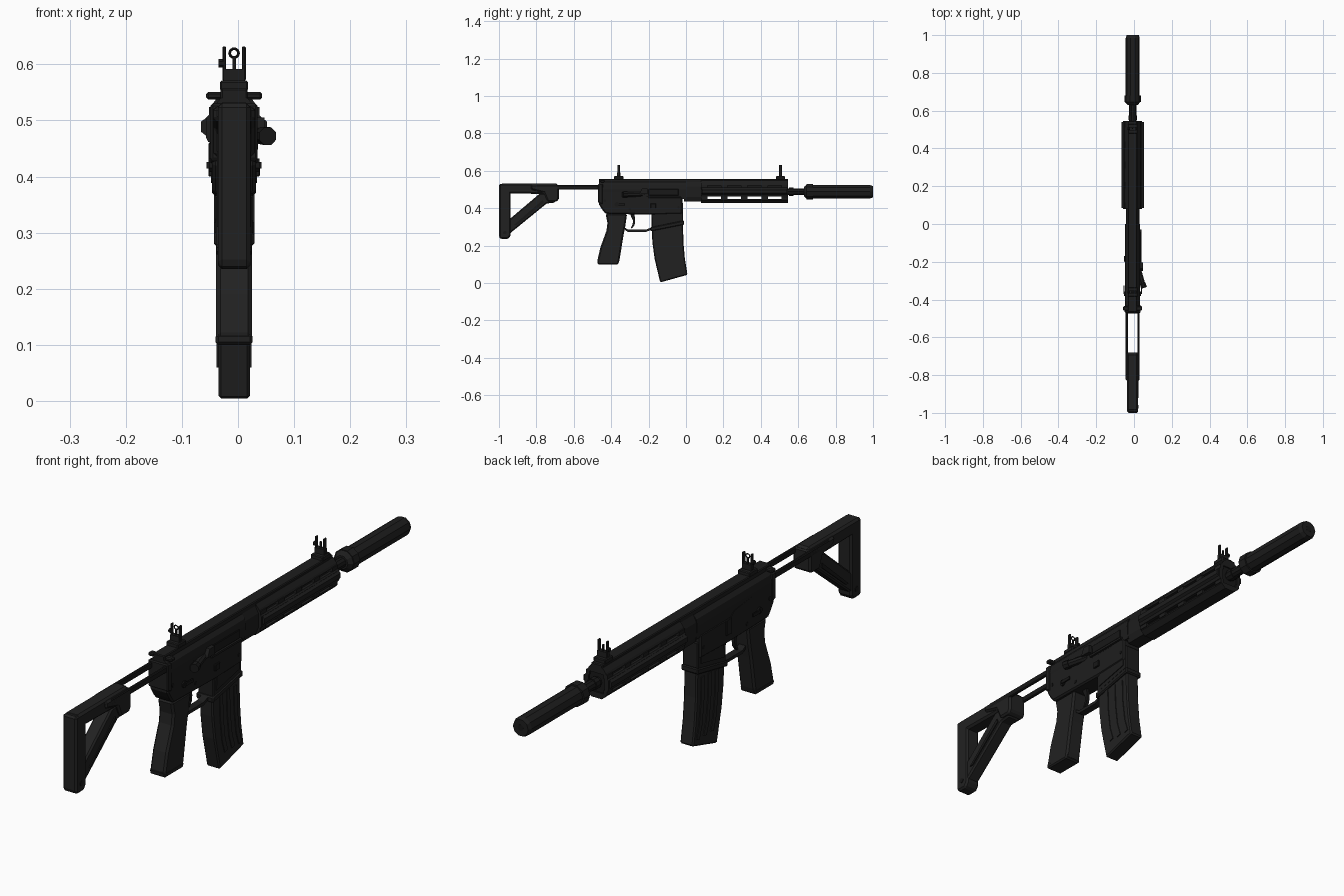
import bpy, bmesh, math
from mathutils import Vector, Matrix

if "Cube" in bpy.data.objects:
    bpy.data.objects.remove(bpy.data.objects["Cube"])

CX = -0.007  # centre plane of the body


def material(name, v):
    m = bpy.data.materials.new(name)
    m.diffuse_color = (v, v, v, 1)
    m.use_nodes = True
    m.node_tree.nodes["Principled BSDF"].inputs["Base Color"].default_value = m.diffuse_color
    return m


METAL = material("dark metal", 0.0125)
POLYMER = material("dark polymer", 0.0155)
BLACK = material("black steel", 0.009)


def finish(name, bm, mat, bevel=0):
    bmesh.ops.recalc_face_normals(bm, faces=bm.faces)
    me = bpy.data.meshes.new(name)
    bm.to_mesh(me)
    bm.free()
    me.materials.append(mat)
    ob = bpy.data.objects.new(name, me)
    bpy.context.collection.objects.link(ob)
    if bevel:
        b = ob.modifiers.new("chamfer", 'BEVEL')
        b.width, b.segments, b.limit_method = bevel, 1, 'ANGLE'
        b.angle_limit = math.radians(40)
    return ob


def prism(name, pts, a, b, mat, axis='x', bevel=0):
    """Extrude a (y,z) profile along x, or an (x,z) profile along y; x is relative to CX."""
    bm = bmesh.new()
    put = (lambda p, t: (CX + t, p[0], p[1])) if axis == 'x' else (lambda p, t: (CX + p[0], t, p[1]))
    lo = [bm.verts.new(put(p, a)) for p in pts]
    hi = [bm.verts.new(put(p, b)) for p in pts]
    bm.faces.new(lo)
    bm.faces.new(hi)
    n = len(pts)
    for i in range(n):
        j = (i + 1) % n
        bm.faces.new((lo[i], lo[j], hi[j], hi[i]))
    return finish(name, bm, mat, bevel)


def slab(name, pts, hw, mat, bevel=0):
    return prism(name, pts, -hw, hw, mat, 'x', bevel)


def box(name, x, y, z, mat, bevel=0):
    pts = [(y[0], z[0]), (y[1], z[0]), (y[1], z[1]), (y[0], z[1])]
    return prism(name, pts, x[0], x[1], mat, 'x', bevel)


def rod(name, p, q, r, mat, sides=10, r2=None):
    p, q = Vector(p) + Vector((CX, 0, 0)), Vector(q) + Vector((CX, 0, 0))
    d = q - p
    bm = bmesh.new()
    mtx = (Matrix.Translation((p + q) / 2) @ d.to_track_quat('Z', 'Y').to_matrix().to_4x4()
           @ Matrix.Rotation(math.pi / sides, 4, 'Z'))
    bmesh.ops.create_cone(bm, cap_ends=True, segments=sides, radius1=r,
                          radius2=r if r2 is None else r2, depth=d.length, matrix=mtx)
    return finish(name, bm, mat)


# barrel and muzzle tube
AX = 0.488
rod("barrel", (0, 0.0, AX), (0, 0.65, AX), 0.019, BLACK)
rod("barrel_ring", (0, 0.55, AX), (0, 0.575, AX), 0.023, BLACK)
rod("muzzle_tube", (0, 0.68, AX), (0, 0.985, AX), 0.037, METAL)
rod("muzzle_tip", (0, 0.985, AX), (0, 1.0, AX), 0.037, METAL, r2=0.032)
rod("muzzle_bore", (0, 0.999, AX), (0, 1.0005, AX), 0.012, BLACK)
rod("muzzle_collar", (0, 0.645, AX), (0, 0.68, AX), 0.043, METAL)
rod("muzzle_collar_taper", (0, 0.63, AX), (0, 0.645, AX), 0.026, METAL, r2=0.04)

# upper receiver with top rail
prism("upper_receiver", [(-.036, .45), (.036, .45), (.04, .5), (.036, .525), (.024, .54),
                         (-.024, .54), (-.036, .525), (-.04, .5)], -.465, .0, METAL, 'y')
box("top_rail", (-.024, .024), (-.465, .545), (.535, .557), METAL, .003)
prism("barrel_nut", [(-.026, .435), (.026, .435), (.036, .46), (.036, .515), (.024, .54),
                     (-.024, .54), (-.036, .515), (-.036, .46)], -.01, .085, METAL, 'y')

# lower receiver and magazine well
slab("lower_receiver", [(-.465, .51), (-.465, .42), (-.45, .395), (-.43, .37), (-.17, .365),
                        (-.02, .37), (-.02, .46), (-.2, .46), (-.22, .48)], .039, METAL, .006)
slab("magazine_well", [(-.185, .37), (-.183, .295), (-.015, .33), (-.015, .43), (-.18, .43)],
     .033, METAL, .004)
slab("well_lip", [(-.19, .298), (-.19, .276), (-.01, .312), (-.01, .334)], .036, METAL, .004)

# receiver details
box("charging_handle", (-.05, .05), (-.458, -.435), (.537, .551), METAL, .004)
box("port_cover", (.038, .043), (-.2, -.04), (.468, .502), BLACK, .002)
box("port_hinge", (.038, .046), (-.21, -.03), (.458, .466), METAL)
prism("shell_deflector", [(-.25, .475), (-.205, .475), (-.205, .505), (-.235, .505)],
      .035, .054, METAL)
rod("forward_assist", (.03, -.235, .475), (.053, -.315, .473), .014, METAL, 8)
rod("forward_assist_cap", (.053, -.315, .473), (.06, -.338, .472), .017, BLACK, 8)
box("bolt_catch", (-.046, -.038), (-.2, -.17), (.4, .46), METAL, .002)
box("magazine_button", (.038, .046), (-.19, -.16), (.4, .425), BLACK, .002)
for s in (-1, 1):
    rod("selector_hub", (s * .037, -.37, .42), (s * .045, -.37, .42), .013, BLACK, 8)
    box("selector_lever", sorted((s * .044, s * .049)), (-.37, -.325), (.414, .426), BLACK)
    for y, z in ((-.435, .44), (-.3, .395), (-.04, .405)):
        rod("pin", (s * .036, y, z), (s * .041, y, z), .007, BLACK, 8)
    prism("magazine_well_panel", [(-.165, .385), (-.17, .318), (-.03, .347), (-.03, .385)],
          *sorted((s * .032, s * .036)), METAL)

# handguard: three lengthwise bands joined by webs, leaving open slots
Y0, Y1 = .08, .545
prism("handguard_bottom", [(-.022, .428), (.022, .428), (.04, .444), (.04, .45),
                           (-.04, .45), (-.04, .444)], Y0, Y1, METAL, 'y')
prism("handguard_top", [(-.042, .522), (.042, .522), (.038, .53), (.025, .547),
                        (-.025, .547), (-.038, .53)], Y0, Y1, METAL, 'y')
for s in (-1, 1):
    prism("handguard_side", [(s * .034, .462), (s * .046, .462), (s * .05, .47), (s * .05, .505),
                             (s * .045, .51), (s * .034, .51)], Y0, Y1, METAL, 'y')
    prism("side_rail", [(s * .049, .472), (s * .059, .48), (s * .059, .498), (s * .049, .505)],
          Y0 + .005, Y1 - .005, METAL, 'y')
    for k in range(5):
        y = Y0 + k * (Y1 - Y0 - .035) / 4
        box("lower_web", sorted((s * .03, s * .043)), (y, y + .035), (.448, .464), METAL)
        box("upper_web", sorted((s * .03, s * .045)), (y, y + .035), (.508, .524), METAL)
prism("handguard_end_ring", [(-.03, .435), (.03, .435), (.044, .46), (.044, .515), (.028, .54),
                             (-.028, .54), (-.044, .515), (-.044, .46)], .52, .54, BLACK, 'y')
box("gas_tube", (-.01, .01), (.08, .53), (.51, .53), BLACK)

# folding sights, front and rear
for y, label in ((.505, "front_sight"), (-.36, "rear_sight")):
    box(label + "_base", (-.025, .025), (y - .025, y + .025), (.553, .571), METAL, .003)
    box(label + "_block", (-.019, .019), (y - .009, y + .009), (.571, .592), METAL)
    for s in (-1, 1):
        box(label + "_ear", sorted((s * .014, s * .021)), (y - .007, y + .007), (.571, .632), METAL, .002)
    box(label + "_post", (-.003, .003), (y - .003, y + .003), (.59, .615), BLACK)
    rod(label + "_knob", (-.028, y, .602), (-.018, y, .602), .008, BLACK, 8)
bpy.ops.mesh.primitive_torus_add(major_segments=10, minor_segments=4, major_radius=.008,
                                 minor_radius=.0025, location=(CX, -.36, .62),
                                 rotation=(math.pi / 2, 0, 0))
ring = bpy.context.object
ring.name = "rear_sight_ring"
ring.data.materials.append(BLACK)

# magazine: curved body, ribs and floor edge
slab("magazine", [(-.183, .3), (-.18, .22), (-.168, .13), (-.138, .003), (.008, .044),
                  (-.006, .13), (-.014, .22), (-.016, .33)], .028, POLYMER, .005)
for s in (-1, 1):
    for k in range(3):
        y = -.142 + k * .042
        prism("magazine_rib", [(y, .29), (y + .003, .2), (y + .014, .11), (y + .03, .06),
                               (y + .048, .065), (y + .032, .115), (y + .021, .2), (y + .018, .29)],
              *sorted((s * .026, s * .031)), POLYMER)

# pistol grip
slab("grip", [(-.475, .115), (-.468, .102), (-.362, .1), (-.355, .125), (-.335, .25), (-.325, .3),
              (-.315, .37), (-.43, .37), (-.42, .32), (-.425, .28), (-.458, .19)], .032, POLYMER, .011)
slab("grip_cap", [(-.474, .12), (-.472, .1), (-.362, .1), (-.358, .12)], .033, POLYMER, .005)

# trigger guard and trigger
GUARD = [(-.345, .31), (-.325, .283), (-.31, .273), (-.215, .273), (-.185, .285)]
for (y0, z0), (y1, z1) in zip(GUARD, GUARD[1:]):
    slab("trigger_guard", [(y0, z0), (y1, z1), (y1, z1 + .012), (y0, z0 + .012)], .014, METAL)
slab("trigger", [(-.3, .37), (-.275, .37), (-.272, .33), (-.275, .31), (-.288, .292),
                 (-.295, .294), (-.285, .315), (-.284, .335)], .006, BLACK)

# stock: butt, top beam, diagonal brace, front clamp and two guide bars
slab("stock_butt", [(-1, .53), (-1, .245), (-.99, .235), (-.95, .235), (-.937, .255),
                    (-.937, .53)], .029, POLYMER, .009)
slab("stock_beam", [(-.99, .532), (-.99, .48), (-.7, .475), (-.685, .49), (-.685, .532)],
     .029, POLYMER, .008)
slab("stock_brace", [(-.945, .34), (-.945, .262), (-.745, .425), (-.7, .43), (-.7, .48), (-.78, .48)],
     .026, POLYMER, .006)
slab("stock_clamp", [(-.83, .525), (-.83, .5), (-.76, .482), (-.74, .435), (-.69, .435),
                     (-.68, .45), (-.68, .525)], .037, POLYMER, .007)
for s in (-1, 1):
    box("guide_bar", sorted((s * .025, s * .037)), (-.8, -.45), (.5, .523), BLACK, .003)
    prism("stock_panel", [(-.92, .31), (-.905, .31), (-.76, .43), (-.765, .445)],
          *sorted((s * .025, s * .03)), BLACK)
    rod("stock_bolt", (s * .027, -.968, .27), (s * .031, -.968, .27), .01, BLACK, 8)
slab("receiver_end_plate", [(-.47, .53), (-.47, .43), (-.445, .42), (-.445, .53)], .042, METAL, .004)
